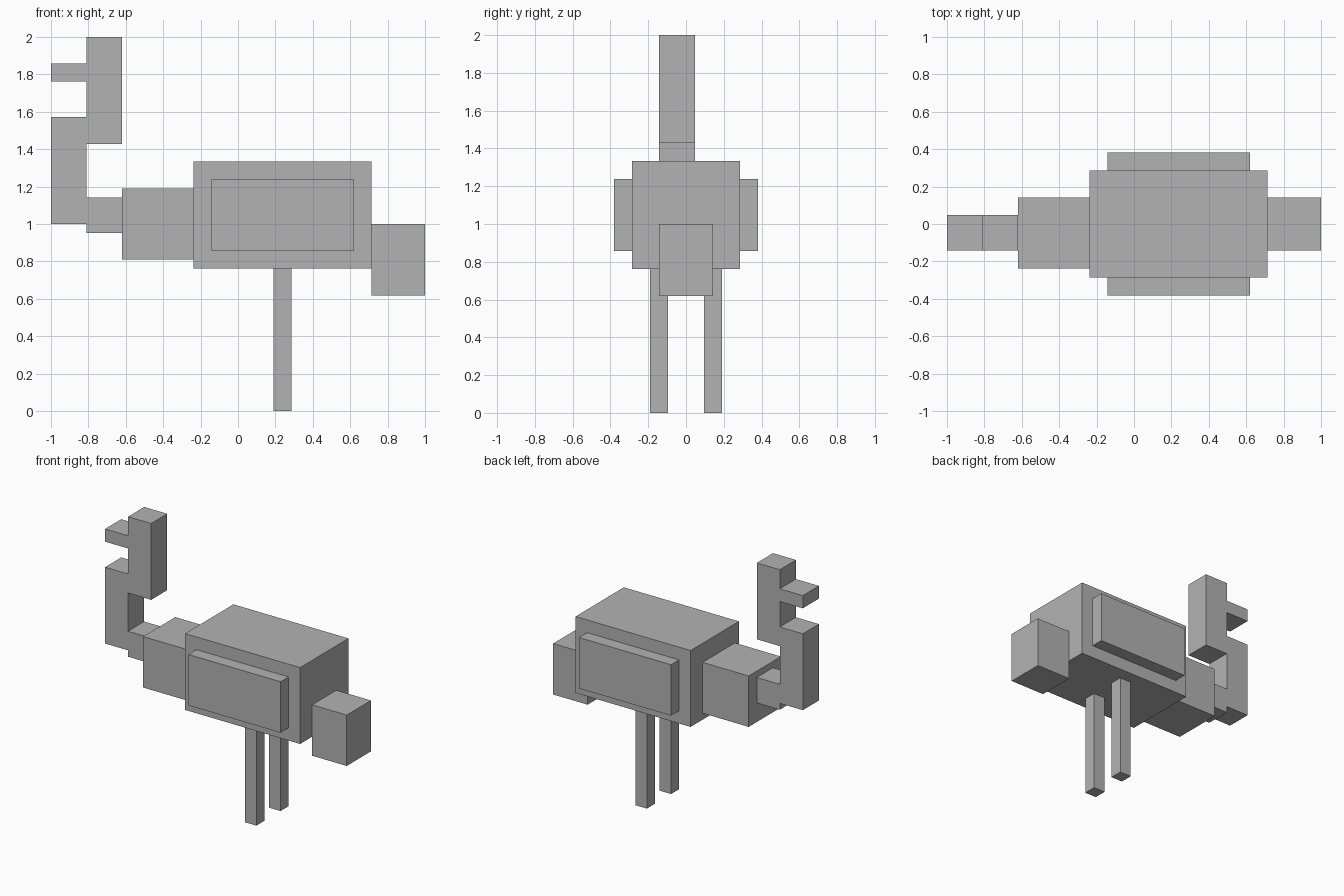
import bpy

if "Cube" in bpy.data.objects:
    bpy.data.objects.remove(bpy.data.objects["Cube"], do_unlink=True)

# One plain grey for the whole bird
grey = bpy.data.materials.new("plain_grey")
grey.use_nodes = True
colour = (0.45, 0.45, 0.45, 1)
grey.diffuse_color = colour
grey.node_tree.nodes["Principled BSDF"].inputs["Base Color"].default_value = colour

U = 2 / 21  # block grid step


def block(name, x, y, z):
    """Box from (low, high) ranges counted in grid steps."""
    spans = (x, y, z)
    bpy.ops.mesh.primitive_cube_add(size=1, location=[(a + b) / 2 * U for a, b in spans])
    ob = bpy.context.object
    ob.name = name
    ob.scale = [(b - a) * U for a, b in spans]
    bpy.ops.object.transform_apply(location=False, rotation=False, scale=True)
    ob.data.materials.append(grey)
    return ob


# Trunk
block("body", (-2.5, 7.5), (-3, 3), (8, 14))
block("chest", (-6.5, -2.5), (-2.5, 1.5), (8.5, 12.5))
block("tail", (7.5, 10.5), (-1.5, 1.5), (6.5, 10.5))

# Neck and head share one width, slightly off centre
neck_y = (-1.5, 0.5)
block("neck_base", (-8.5, -6.5), neck_y, (10, 12))
block("neck", (-10.5, -8.5), neck_y, (10.5, 16.5))
block("head", (-8.5, -6.5), neck_y, (15, 21))
block("beak", (-10.5, -8.5), neck_y, (18.5, 19.5))

# Paired wings and legs
for side, s in (("front", -1), ("back", 1)):
    block(side + "_wing", (-1.5, 6.5), sorted((3 * s, 4 * s)), (9, 13))
    block(side + "_leg", (2, 3), sorted((s, 2 * s)), (0, 8))
